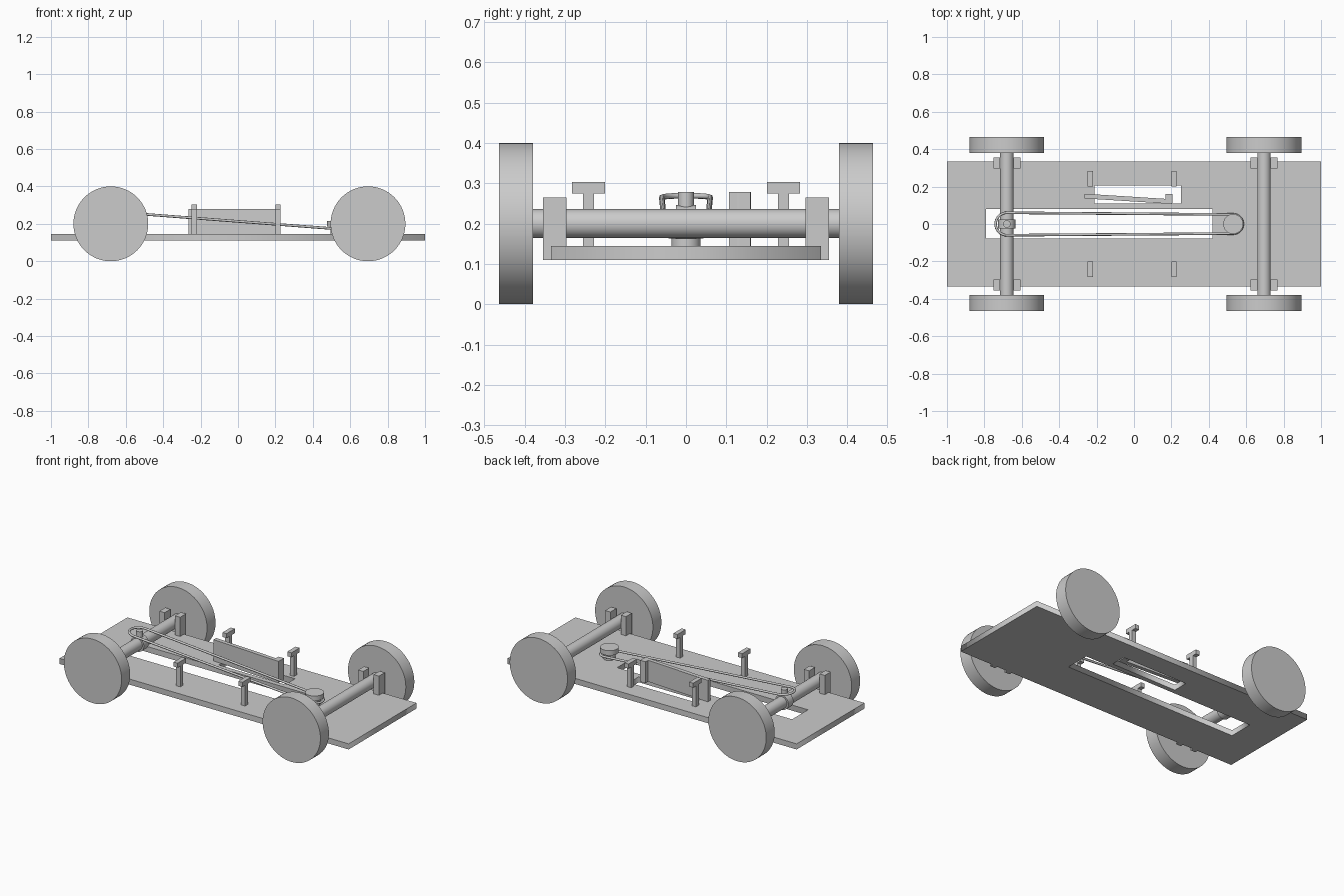
import bpy
import math
from mathutils import Vector

cube = bpy.data.objects.get("Cube")
if cube:
    bpy.data.objects.remove(cube, do_unlink=True)

grey = bpy.data.materials.new("plain grey")
grey.use_nodes = True
grey.diffuse_color = (0.6, 0.6, 0.6, 1)
grey.node_tree.nodes["Principled BSDF"].inputs["Base Color"].default_value = grey.diffuse_color


def finish(obj, name):
    obj.name = name
    obj.data.materials.clear()
    obj.data.materials.append(grey)
    return obj


def box(name, low, high, turn=0):
    low, high = Vector(low), Vector(high)
    bpy.ops.mesh.primitive_cube_add(size=1, location=(low + high) / 2, rotation=(0, 0, turn))
    obj = bpy.context.object
    obj.scale = high - low
    return finish(obj, name)


def cylinder(name, centre, radius, length, along_y=False):
    tilt = (math.pi / 2, 0, 0) if along_y else (0, 0, 0)
    bpy.ops.mesh.primitive_cylinder_add(vertices=64, radius=radius, depth=length,
                                        location=centre, rotation=tilt)
    bpy.ops.object.shade_smooth_by_angle(angle=math.radians(35))
    return finish(bpy.context.object, name)


def curve_mesh(name, loops, dims, height=0.0, **settings):
    # closed outlines turned into a solid mesh
    data = bpy.data.curves.new(name, "CURVE")
    data.dimensions = dims
    for key, value in settings.items():
        setattr(data, key, value)
    for loop in loops:
        spline = data.splines.new("POLY")
        spline.points.add(len(loop) - 1)
        for point, co in zip(spline.points, loop):
            point.co = (*co, 1)
        spline.use_cyclic_u = True
    obj = bpy.data.objects.new(name, data)
    bpy.context.collection.objects.link(obj)
    obj.location.z = height
    bpy.ops.object.select_all(action="DESELECT")
    obj.select_set(True)
    bpy.context.view_layer.objects.active = obj
    bpy.ops.object.convert(target="MESH")
    return finish(bpy.context.object, name)


def rectangle(x0, x1, y0, y1):
    return [(x0, y0, 0), (x1, y0, 0), (x1, y1, 0), (x0, y1, 0)]


# Base board with the long belt slot and the lever slot
curve_mesh("base_board",
           [rectangle(-1, 1, -0.335, 0.335),
            rectangle(-0.79, 0.42, -0.077, 0.08),
            rectangle(-0.21, 0.25, 0.11, 0.207)],
           "2D", 0.1275, fill_mode="BOTH", extrude=0.0175)

# Axles, wheels and axle brackets
for end, x in (("rear", -0.68), ("front", 0.695)):
    cylinder(end + "_axle", (x, 0, 0.2), 0.036, 0.77, True)
    for side, s in (("left", 1), ("right", -1)):
        cylinder(f"{end}_{side}_wheel", (x, s * 0.422, 0.2), 0.2, 0.084, True)
        ys = sorted((s * 0.297, s * 0.355))
        for place, dx in (("inner", 0.054), ("outer", -0.054)):
            box(f"{end}_{side}_{place}_bracket",
                (x + dx - 0.018, ys[0], 0.11), (x + dx + 0.018, ys[1], 0.265))

# T-shaped posts
for x in (-0.234, 0.214):
    for y in (-0.242, 0.242):
        box("post_stem", (x - 0.014, y - 0.014, 0.14), (x + 0.014, y + 0.014, 0.277))
        box("post_cap", (x - 0.014, y - 0.041, 0.275), (x + 0.014, y + 0.041, 0.303))

# Lever panel and its end block
box("lever_panel", (-0.265, 0.122, 0.145), (0.205, 0.147, 0.279), math.radians(-3.6))
box("lever_block", (0.168, 0.112, 0.145), (0.205, 0.16, 0.279))

# Drive pulley on the board and hook peg on the axle
cylinder("pulley_stem", (0.53, 0, 0.165), 0.036, 0.05)
cylinder("pulley_disc", (0.53, 0, 0.2), 0.053, 0.03)
cylinder("hook_collar", (-0.68, 0, 0.2), 0.046, 0.05, True)
cylinder("hook_peg", (-0.68, 0, 0.25), 0.02, 0.056)

# Belt running in a sloping loop round both ends
belt = []
for centre, radius, start in ((-0.68, 0.06, 90), (0.53, 0.051, -90)):
    for i in range(17):
        a = math.radians(start + i * 180 / 16)
        x = centre + radius * math.cos(a)
        belt.append((x, radius * math.sin(a), 0.213 - 0.076 * x))
curve_mesh("belt", [belt], "3D", bevel_depth=0.007, bevel_resolution=2)
bpy.ops.object.shade_smooth_by_angle(angle=math.radians(50))
